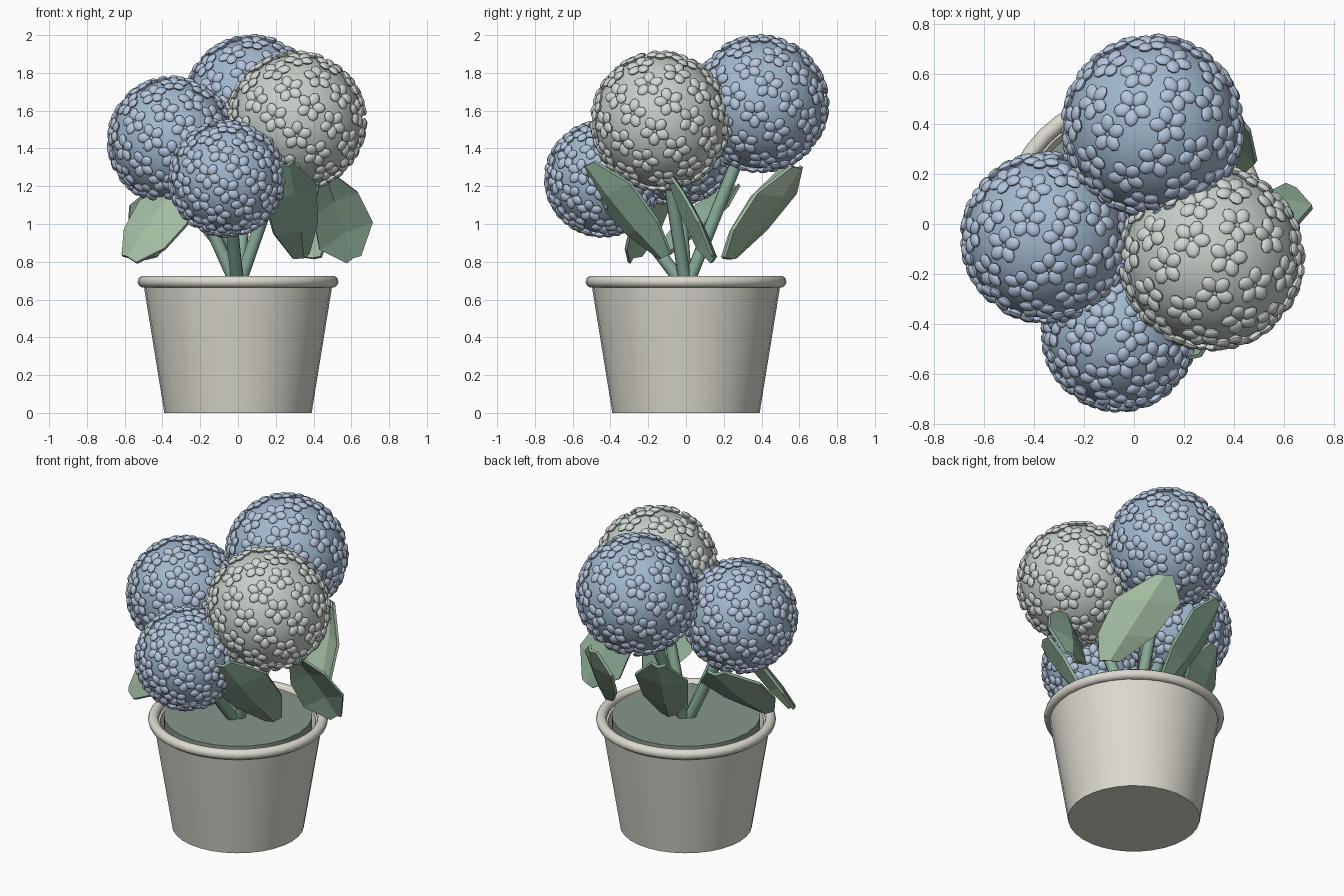
import bpy, bmesh, math, random
from mathutils import Vector, Matrix

if "Cube" in bpy.data.objects:
    bpy.data.objects.remove(bpy.data.objects["Cube"])

random.seed(4)

def mat(name, rgb):
    m = bpy.data.materials.new(name)
    m.diffuse_color = (*rgb, 1)
    m.use_nodes = True
    m.node_tree.nodes["Principled BSDF"].inputs["Base Color"].default_value = m.diffuse_color
    return m

POT = mat("clay", (0.72, 0.70, 0.62))
SOIL = mat("soil", (0.24, 0.31, 0.26))
STEM = mat("stem_green", (0.25, 0.42, 0.32))
LEAF = [mat("leaf_green_a", (0.27, 0.42, 0.31)), mat("leaf_green_b", (0.36, 0.50, 0.36))]
BLUE, BLUE_P = mat("blue", (0.36, 0.48, 0.62)), mat("blue_petal", (0.46, 0.56, 0.72))
PALE, PALE_P = mat("pale", (0.56, 0.62, 0.57)), mat("pale_petal", (0.64, 0.69, 0.65))

def mesh_object(name, verts, faces, material, smooth=True):
    me = bpy.data.meshes.new(name)
    me.from_pydata([tuple(v) for v in verts], [], faces)
    bm = bmesh.new()
    bm.from_mesh(me)
    bmesh.ops.recalc_face_normals(bm, faces=bm.faces)
    bm.to_mesh(me)
    bm.free()
    ob = bpy.data.objects.new(name, me)
    bpy.context.collection.objects.link(ob)
    me.materials.append(material)
    if smooth:
        bpy.ops.object.select_all(action='DESELECT')
        ob.select_set(True)
        bpy.context.view_layer.objects.active = ob
        bpy.ops.object.shade_smooth_by_angle(angle=math.radians(40))
    return ob

def lathe(name, profile, material, n=32):
    verts = [(r * math.cos(2 * math.pi * k / n), r * math.sin(2 * math.pi * k / n), z)
             for r, z in profile for k in range(n)]
    faces = [(i * n + k, i * n + (k + 1) % n, (i + 1) * n + (k + 1) % n, (i + 1) * n + k)
             for i in range(len(profile) - 1) for k in range(n)]
    faces += [tuple(range(n)), tuple(range((len(profile) - 1) * n, len(profile) * n))]
    return mesh_object(name, verts, faces, material)

def sphere_data(u, v):
    bm = bmesh.new()
    bmesh.ops.create_uvsphere(bm, u_segments=u, v_segments=v, radius=1)
    bm.verts.index_update()
    data = [p.co.copy() for p in bm.verts], [[p.index for p in f.verts] for f in bm.faces]
    bm.free()
    return data

# Pot, rolled rim and soil
lathe("pot", [(0.39, 0), (0.50, 0.68), (0.46, 0.68), (0.44, 0.60)], POT)
bpy.ops.mesh.primitive_torus_add(major_radius=0.50, minor_radius=0.032, major_segments=40,
                                 minor_segments=10, location=(0, 0, 0.695))
rim = bpy.context.object
rim.name = "pot_rim"
rim.data.materials.append(POT)
bpy.ops.object.shade_smooth_by_angle(angle=math.radians(60))
lathe("soil", [(0.44, 0.58), (0.44, 0.72)], SOIL, 24)

# Flower heads: core ball covered in five-petal florets, each on a stem
PETAL = sphere_data(8, 6)
BALL = sphere_data(32, 20)

def flower_head(name, centre, radius, core_mat, petal_mat, count=60):
    c = Vector(centre)
    mesh_object(name + "_core", [c + p * radius for p in BALL[0]], BALL[1], core_mat)
    verts, faces = [], []
    s = radius / 0.34 * 0.5 + 0.5
    for i in range(count):
        z = 1 - 2 * (i + 0.5) / count
        a = i * math.pi * (3 - math.sqrt(5))
        r = math.sqrt(1 - z * z)
        d = Vector((r * math.cos(a), r * math.sin(a), z))
        base = Matrix.Translation(c + d * (radius + 0.008)) @ d.to_track_quat('Z', 'Y').to_matrix().to_4x4()
        spin = random.random() * math.tau
        for k in range(5):
            m = (base @ Matrix.Rotation(spin + k * math.tau / 5, 4, 'Z')
                 @ Matrix.Translation((0.043 * s, 0, 0))
                 @ Matrix.Diagonal((0.036 * s, 0.029 * s, 0.016, 1)))
            o = len(verts)
            verts += [m @ p for p in PETAL[0]]
            faces += [[o + j for j in f] for f in PETAL[1]]
    mesh_object(name + "_petals", verts, faces, petal_mat)
    # Stem
    start = Vector((0, 0, 0.66))
    d = c - start
    bpy.ops.mesh.primitive_cylinder_add(vertices=10, radius=0.034, depth=d.length,
                                        location=(start + c) / 2,
                                        rotation=d.to_track_quat('Z', 'Y').to_euler())
    stem = bpy.context.object
    stem.name = name + "_stem"
    stem.data.materials.append(STEM)
    bpy.ops.object.shade_smooth_by_angle(angle=math.radians(40))

flower_head("back_bloom", (0.075, 0.392, 1.637), 0.342, BLUE, BLUE_P)
flower_head("right_bloom", (0.31, -0.135, 1.545), 0.348, PALE, PALE_P)
flower_head("left_bloom", (-0.35, -0.055, 1.44), 0.32, BLUE, BLUE_P)
flower_head("front_bloom", (-0.06, -0.44, 1.24), 0.287, BLUE, BLUE_P)

# Leaves: faceted blades with a folded midrib, from centre, length and width vectors
def leaf(name, centre, length, width, material, fold=0.04, thick=0.018):
    c, u, v = Vector(centre), Vector(length), Vector(width)
    n = u.cross(v).normalized()
    if n.dot(Vector((c.x, c.y, 0.3))) < 0:
        n = -n
    rows = [(-0.5, 0.16), (-0.2, 0.44), (0.2, 0.52), (0.5, 0.14)]
    verts = []
    for off in (0, -thick):
        for t, w in rows:
            for side in (-1, 0, 1):
                lift = fold * (1 if side == 0 else -0.3) * (1 - 2 * abs(t) * 0.6)
                verts.append(c + u * t + v * w * side + n * (lift + off))
    faces = []
    for o in (0, 12):
        faces += [(o + i * 3 + j, o + i * 3 + j + 1, o + i * 3 + j + 4, o + i * 3 + j + 3)
                  for i in range(3) for j in range(2)]
    edge = [0, 1, 2, 5, 8, 11, 10, 9, 6, 3]
    faces += [(a, b, b + 12, a + 12) for a, b in zip(edge, edge[1:] + edge[:1])]
    mesh_object(name, verts, faces, material, smooth=False)

leaf("front_right_leaf", (0.30, -0.32, 1.07), (-0.08, -0.40, 0.49), (0.26, 0.18, 0.08), LEAF[0])
leaf("right_leaf", (0.54, 0.04, 1.03), (0.14, 0.22, -0.42), (0.27, 0.0, 0.14), LEAF[0])
leaf("back_right_leaf", (0.33, 0.42, 1.06), (-0.13, 0.35, 0.48), (0.32, -0.20, 0.0), LEAF[1])
leaf("back_leaf", (-0.11, 0.39, 1.06), (-0.15, 0.32, 0.48), (0.24, 0.18, 0.05), LEAF[0])
leaf("left_leaf", (-0.44, 0.07, 1.01), (0.08, 0.40, 0.38), (0.30, 0.16, 0.0), LEAF[0])
leaf("front_left_leaf", (-0.45, -0.22, 1.0), (0.26, 0.12, 0.36), (0.24, -0.20, -0.12), LEAF[1])
